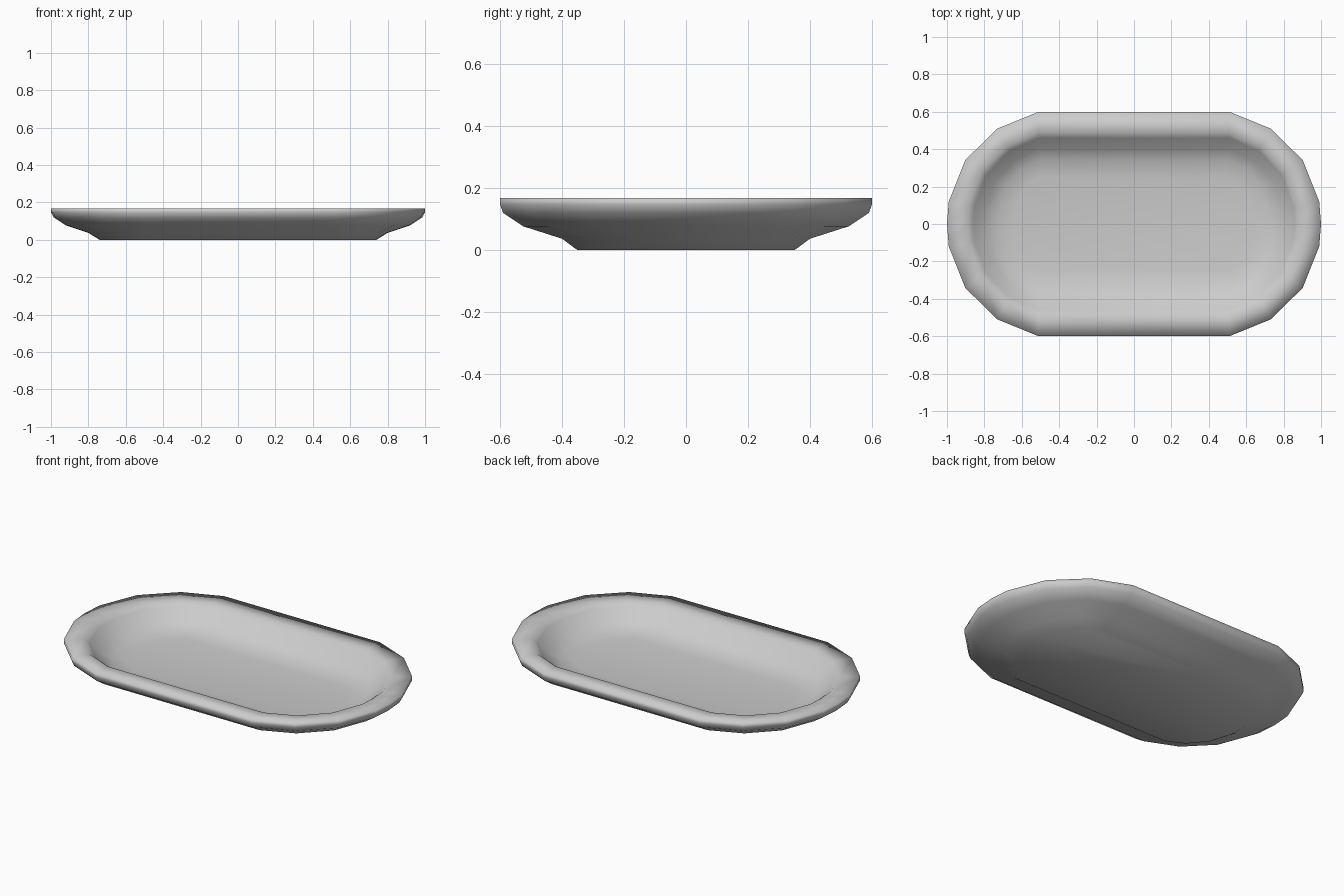
import bpy, bmesh

if "Cube" in bpy.data.objects:
    bpy.data.objects.remove(bpy.data.objects["Cube"])

# Quarter outline of the faceted oval, as fractions of corner size
CORNER = [(0, 1), (0.45, 0.85), (0.80, 0.57), (0.98, 0.20)]
STRAIGHT = 0.51

# Wall section from foot, up the outside, over the rim and down inside:
# half length, half width, height
SECTION = [
    (0.74, 0.35, 0.0), (0.80, 0.40, 0.037), (0.92, 0.525, 0.077),
    (0.985, 0.59, 0.12), (1.0, 0.60, 0.147), (1.0, 0.60, 0.168),
    (0.89, 0.49, 0.168), (0.86, 0.46, 0.145), (0.80, 0.40, 0.09),
    (0.73, 0.34, 0.06), (0.64, 0.25, 0.048),
]


def outline(a, b):
    q = [(STRAIGHT + (a - STRAIGHT) * u, b * v) for u, v in CORNER]
    right = q + [(a, 0)] + [(x, -y) for x, y in reversed(q)]
    left = [(-x, -y) for x, y in right]
    return right + left


# Dish: rings lofted along the section, closed by base and floor
bm = bmesh.new()
rings = [[bm.verts.new((x, y, z)) for x, y in outline(a, b)]
         for a, b, z in SECTION]
n = len(rings[0])
for lower, upper in zip(rings, rings[1:]):
    for i in range(n):
        j = (i + 1) % n
        bm.faces.new((lower[i], lower[j], upper[j], upper[i]))
bm.faces.new(rings[0])
bm.faces.new(rings[-1])
bmesh.ops.recalc_face_normals(bm, faces=bm.faces)
for f in bm.faces:
    f.smooth = True

mesh = bpy.data.meshes.new("oval_dish")
bm.to_mesh(mesh)
bm.free()
dish = bpy.data.objects.new("oval_dish", mesh)
bpy.context.collection.objects.link(dish)
